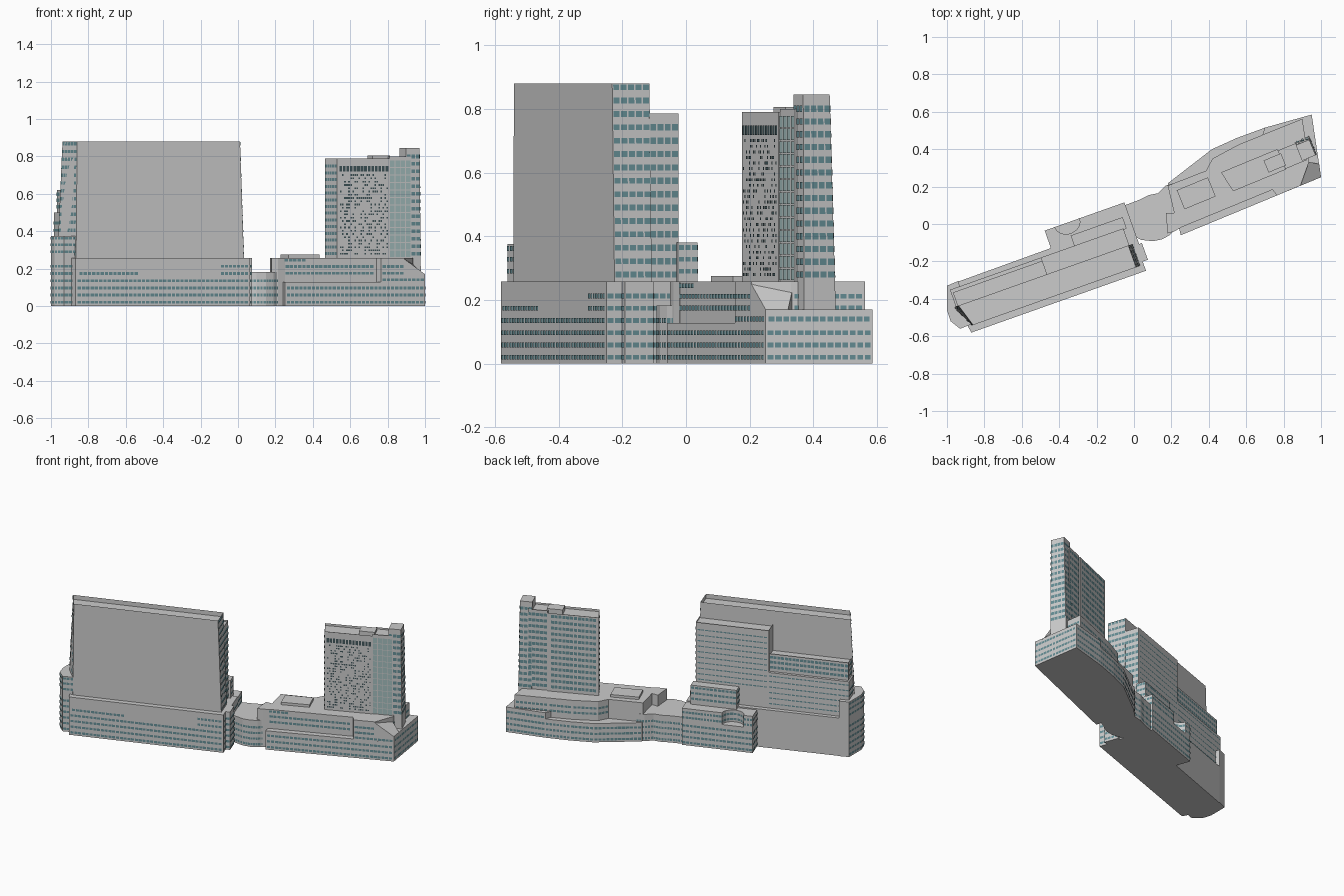
import bpy, bmesh, math, random
from mathutils import Vector

if "Cube" in bpy.data.objects:
    bpy.data.objects.remove(bpy.data.objects["Cube"])

random.seed(4)
LEFT, RIGHT = math.radians(19.5), math.radians(22.4)


def mat(name, col):
    m = bpy.data.materials.new(name)
    m.diffuse_color = (*col, 1)
    m.use_nodes = True
    m.node_tree.nodes["Principled BSDF"].inputs["Base Color"].default_value = m.diffuse_color
    return m


GLASS = mat("teal_glass", (0.13, 0.27, 0.30))
PALE = mat("pale_glass", (0.36, 0.50, 0.50))
DARK = mat("dark_glass", (0.05, 0.09, 0.10))


def loc(a, pts):
    """Local (along, back) points of a wing turned by angle a, in world xy."""
    c, s = math.cos(a), math.sin(a)
    return [(u * c - v * s, u * s + v * c) for u, v in pts]


def rect(a, u0, u1, v0, v1):
    return loc(a, [(u0, v0), (u1, v0), (u1, v1), (u0, v1)])


def finish(name, bm, m=None):
    me = bpy.data.meshes.new(name)
    bm.to_mesh(me)
    bm.free()
    ob = bpy.data.objects.new(name, me)
    bpy.context.collection.objects.link(ob)
    if m:
        me.materials.append(m)
    return ob


def prism(name, pts, z0, z1, top=None, recess=0, m=None):
    """Upright prism; z1 may be a list of corner heights, top a tapered outline."""
    n = len(pts)
    zs = z1 if isinstance(z1, list) else [z1] * n
    bm = bmesh.new()
    lo = [bm.verts.new((x, y, z0)) for x, y in pts]
    hi = [bm.verts.new((x, y, z)) for (x, y), z in zip(top or pts, zs)]
    bm.faces.new(lo[::-1])
    cap = bm.faces.new(hi)
    for i in range(n):
        j = (i + 1) % n
        bm.faces.new((lo[i], lo[j], hi[j], hi[i]))
    if recess:
        bmesh.ops.inset_individual(bm, faces=[cap], thickness=0.014)
        well = bmesh.ops.extrude_discrete_faces(bm, faces=[cap])["faces"]
        bmesh.ops.translate(bm, verts=well[0].verts, vec=(0, 0, -recess))
    return finish(name, bm, m)


def bands(name, pts, edges, zs, h=0.015, w=0.024, span=(0, 1), top=None, zr=(0, 1), m=GLASS, keep=1):
    """Rows of window panes laid on the chosen outline edges."""
    bm = bmesh.new()
    n = len(pts)
    top = top or pts
    for e in edges:
        for zc in zs:
            q = []
            for z in (zc - h / 2, zc + h / 2):
                t = (z - zr[0]) / (zr[1] - zr[0])
                q.append([Vector((*Vector(pts[k % n]).lerp(Vector(top[k % n]), t), z)) for k in (e, e + 1)])
            d = q[0][1] - q[0][0]
            off = Vector((d.y, -d.x, 0)).normalized() * 0.0025
            length = d.length * (span[1] - span[0])
            k = max(1, round(length / w))
            gap = min(0.0025 / length, 0.12 / k)
            for i in range(k):
                if random.random() > keep:
                    continue
                a = span[0] + (span[1] - span[0]) * (i / k + gap)
                b = span[0] + (span[1] - span[0]) * ((i + 1) / k - gap)
                p = [q[0][0].lerp(q[0][1], a), q[0][0].lerp(q[0][1], b),
                     q[1][0].lerp(q[1][1], b), q[1][0].lerp(q[1][1], a)]
                bm.faces.new([bm.verts.new(v + off) for v in p])
    return finish(name, bm, m)


def floors(z0, z1, step):
    return [z0 + i * step for i in range(int((z1 - z0) / step + 1.01))]


LOW = floors(0.02, 0.25, 0.0385)

# Left wing podium and its rounded end
pod = loc(LEFT, [(-1.014, -.257), (-.023, -.257), (-.023, -.205), (.006, -.205), (.006, -.11),
                 (-.01, -.11), (-.01, .03), (-1.045, .023), (-1.02, -.215)])
prism("left_podium", pod, 0, 0.258)
bands("left_podium_windows", pod, [0], LOW[:4], span=(.01, .99))
bands("left_podium_upper_windows", pod, [0], LOW[4:5], span=(.02, .36))
bands("left_podium_corner_windows", pod, [0], LOW[4:], span=(.83, .99))
bands("left_podium_end_windows", pod, [1, 2, 3, 4, 5], LOW)
end = [(-1, -.33), (-1, -.46), (-.98, -.52), (-.93, -.56), (-.865, -.535), (-.94, -.305)]
prism("rounded_end", end, 0, 0.375)
bands("rounded_end_windows", end, [0, 1, 2, 3], LOW + [.29, .328, .362])

# Left tower slab with roof well, tapered ends
s0 = loc(LEFT, [(-.997, -.222), (-.045, -.222), (-.045, -.098), (-1.06, -.098)])
s1 = loc(LEFT, [(-.991, -.222), (-.067, -.222), (-.067, -.098), (-1.03, -.098)])
prism("slab_tower", s0, 0.25, 0.88, top=s1, recess=0.03)
TALL = floors(0.28, 0.87, 0.042)
bands("slab_end_windows", s0, [1, 3], TALL, h=.018, top=s1, zr=(.25, .88))

# Stepped blocks behind the slab
b1 = rect(LEFT, -.53, -.062, -.10, -.003)
prism("back_block_tall", b1, 0.25, 0.785, recess=0.012)
bands("tall_block_end_windows", b1, [1], floors(.28, .78, .042), h=.02)
bands("tall_block_back_windows", b1, [2], floors(.40, .77, .0375), h=.008, span=(.02, .98))
b2 = rect(LEFT, -1.035, -.53, -.10, -.022)
prism("back_block_mid", b2, 0.25, 0.62, recess=0.012)
bands("mid_block_windows", b2, [2, 3], [.53, .565, .598], h=.018)
b3 = rect(LEFT, -1.045, -.53, -.10, -.003)
prism("back_block_low", b3, 0.25, 0.50)
bands("low_block_windows", b3, [2], floors(.29, .48, .0375), h=.008)
bands("low_block_end_windows", b3, [3], floors(.29, .48, .0385))
b4 = rect(LEFT, -.34, -.045, -.01, .055)
prism("back_terrace_block", b4, 0.25, 0.38)
bands("terrace_block_windows", b4, [1, 2, 3], [.29, .328, .365])

# Rear annex with curved terrace notch
prism("annex_base", rect(LEFT, -.462, -.01, .02, .126), 0, 0.17)
arc = [(-.335 + .07 * math.cos(math.radians(t)), .126 - .06 * math.sin(math.radians(t))) for t in range(0, 181, 20)]
ann = loc(LEFT, [(-.462, .02), (-.01, .02), (-.01, .126)] + arc + [(-.462, .126)])
prism("annex_upper", ann, 0.17, 0.25)
bands("annex_upper_windows", ann, range(1, len(ann)), [.19, .225], w=.02)
bands("annex_windows", rect(LEFT, -.462, -.01, .02, .126), [1, 2, 3], LOW[:4])

# Curved link between the wings
link = [(-.01, -.06), (.04, -.085), (.10, -.092), (.15, -.082), (.19, -.06), (.22, -.03), (.28, .02), (.22, .22),
        (.17, .205), (.13, .165), (.08, .155), (.03, .13), (-.05, .10)]
prism("link", link, 0, 0.182)
bands("link_windows", link, [0, 1, 2, 3, 4, 7, 8, 9, 10, 11], LOW[:4], w=.018)

# Right wing podium
base = [(.25, -.06), (1, .25), (.95, .585), (.70, .515), (.55, .46), (.417, .40), (.18, .217)]
prism("right_podium", base, 0, 0.128)
bands("right_podium_windows", base, [0, 1, 2, 3, 4, 5], LOW[:3], span=(.01, .99))
side = [(.765, .153), (1, .25), (.95, .585), (.70, .515), (.66, .40)]
prism("right_podium_end", side, 0.12, 0.17)
bands("right_podium_end_windows", side, [0, 1, 2], [.14], span=(.02, .98))
upper = [(.235, -.025), (.74, .183), (.765, .153), (.89, .205), (.935, .33), (.90, .562), (.70, .482),
         (.56, .425), (.42, .35), (.385, .285), (.18, .205)]
prism("right_upper_podium", upper, 0.12, 0.258)
bands("right_upper_windows", upper, [0, 2, 4, 5, 6, 7, 8], [.175, .212], span=(.03, .97))
bands("right_upper_top_windows", upper, [0], [.245], span=(.02, .25))
prism("sloped_corner", [(.88, .2005), (1, .25), (.99, .32), (.90, .34)], 0.165, [.258, .17, .17, .258])
prism("entrance_pier", [(.18, -.05), (.215, -.04), (.25, -.02), (.22, .06), (.17, .06)], 0, 0.258)
prism("podium_roof_box", rect(RIGHT, .28, .46, -.03, .08), 0.25, 0.275)

# Right tower: body, glazed bay, service core
t = loc(RIGHT, [(.557, -.04), (.86, -.04), (.86, .078), (.535, .078)])
prism("right_tower", t, 0.25, 0.79, recess=0.015)
bands("tower_small_windows", t, [0], floors(.28, .70, .0175), h=.009, w=.0115, span=(.05, .97), m=DARK, keep=.4)
bands("tower_top_window", t, [0], [.733], h=.03, w=.02, span=(.03, .98), m=DARK)
bands("tower_end_windows", t, [3], floors(.28, .78, .036), h=.016)
bands("tower_back_windows", t, [2], floors(.29, .77, .04), h=.02, span=(.06, .96))
bay = rect(RIGHT, .86, .985, -.036, .07)
prism("glazed_bay", bay, 0.25, 0.80, recess=0.012)
bands("bay_front_glass", bay, [0], floors(.28, .78, .04), h=.036, w=.03, m=PALE)
bands("bay_back_windows", bay, [2], floors(.29, .77, .04), h=.02)
core0 = rect(RIGHT, .96, 1.045, -.03, .078)
core1 = rect(RIGHT, .96, 1.038, -.03, .06)
prism("service_core", core0, 0.16, 0.845, top=core1)
bands("core_windows", core0, [0, 1, 2], floors(.28, .83, .04), h=.02, top=core1, zr=(.16, .845))
prism("roof_plant", rect(RIGHT, .77, .87, -.02, .05), 0.77, 0.806)
